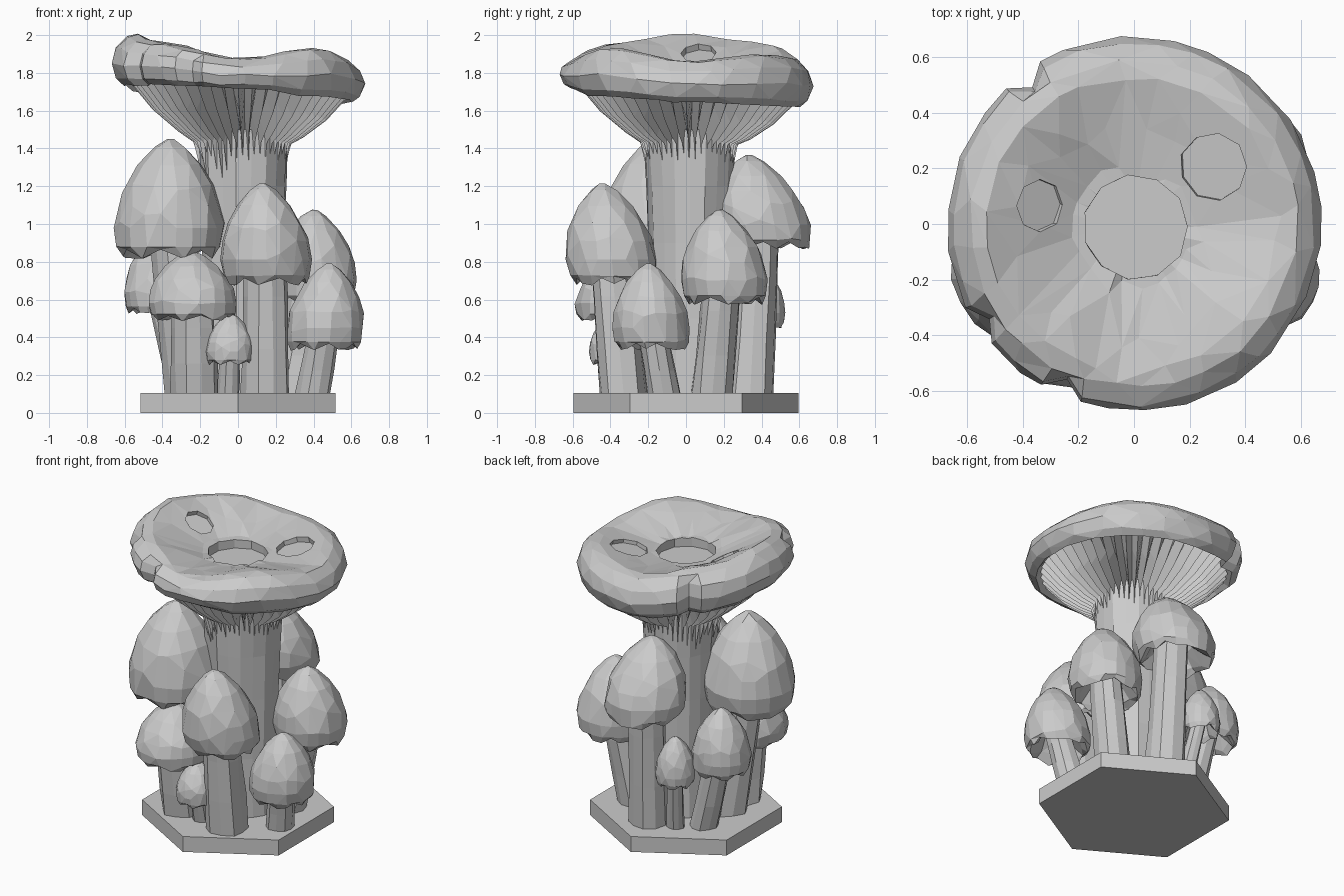
import bpy, bmesh, random
from math import sin, cos, pi, tau, radians, floor
from mathutils import Vector, Matrix

if "Cube" in bpy.data.objects:
    bpy.data.objects.remove(bpy.data.objects["Cube"])

random.seed(4)


def loft(name, rings, facet=1.0):
    """Closed mesh skinned through rings of equal point count; facet < 1 gives irregular facets."""
    bm = bmesh.new()
    vs = [[bm.verts.new(p) for p in ring] for ring in rings]
    n = len(vs[0])
    for a, b in zip(vs, vs[1:]):
        for i in range(n):
            bm.faces.new((a[i], a[(i + 1) % n], b[(i + 1) % n], b[i]))
    for ring in (vs[0], vs[-1]):
        c = Vector((0, 0, 0))
        for v in ring:
            c += v.co
        mid = bm.verts.new(c / n)
        for i in range(n):
            bm.faces.new((ring[i], ring[(i + 1) % n], mid))
    bmesh.ops.recalc_face_normals(bm, faces=bm.faces)
    me = bpy.data.meshes.new(name)
    bm.to_mesh(me)
    bm.free()
    ob = bpy.data.objects.new(name, me)
    bpy.context.collection.objects.link(ob)
    if facet < 1:
        ob.modifiers.new("facets", 'DECIMATE').ratio = facet
    return ob


def ring(c, r, n, jitter=0.0, ridge=0.0, turn=0.0):
    pts = []
    for i in range(n):
        a = tau * i / n + turn
        q = r * (1 + random.uniform(-jitter, jitter) + (ridge if i % 2 else 0))
        pts.append((c[0] + q * cos(a), c[1] + q * sin(a), c[2]))
    return pts


def around(table, a):
    """Smooth value at angle a from 8 values spaced 45 degrees apart."""
    u = (a / tau * 8) % 8
    k = floor(u)
    f = (1 - cos((u - k) * pi)) / 2
    return table[k % 8] * (1 - f) + table[(k + 1) % 8] * f


# hexagonal base
loft("base", [ring((0, 0, z), 0.595, 6, turn=pi / 2) for z in (0, 0.105)])

# large cap: wavy, dished disc with a few splits in the rim
TOP = [1.865, 1.895, 1.88, 1.96, 2.005, 1.955, 1.875, 1.935]
LOW = [1.64, 1.62, 1.61, 1.68, 1.73, 1.73, 1.715, 1.67]
N = 54
SPLITS = {19: 0.91, 32: 0.93, 37: 0.91}
# radius, blend anchor (under, rim = underside to top, dish), amount
PROFILE = [(0.30, 'under', 0), (0.55, 'rim', 0.3), (0.605, 'rim', 0.02),
           (0.645, 'rim', 0.15), (0.672, 'rim', 0.45), (0.65, 'rim', 0.75),
           (0.59, 'rim', 0.96), (0.53, 'rim', 1.0), (0.44, 'dish', 0.77),
           (0.34, 'dish', 0.46), (0.22, 'dish', 0.1), (0.1, 'dish', 0.0)]
rings = []
for r, kind, t in PROFILE:
    pts = []
    for i in range(N):
        a = tau * i / N
        lo, hi = around(LOW, a), around(TOP, a)
        z = {'under': 1.71, 'rim': lo + (hi - lo) * t,
             'dish': 1.815 + (hi - 1.815) * t}[kind]
        q = r * (1 + random.uniform(-0.008, 0.008))
        z += random.uniform(-0.006, 0.006)
        if kind == 'rim' and r > 0.6:
            q *= SPLITS.get(i, 1)
        pts.append((q * cos(a), q * sin(a), z))
    rings.append(pts)
large_cap = loft("large_cap", rings, 0.4)

# shallow pits in the top of the large cap
for name, c, r, n, tilt in (("centre_pit", (0.005, -0.01, 1.765), 0.187, 11, 0),
                            ("right_pit", (0.29, 0.21, 1.825), 0.122, 9, 11),
                            ("left_pit", (-0.35, 0.07, 1.88), 0.095, 8, 26)):
    cut = loft(name + "_cutter", [ring((0, 0, z), r, n, 0.03) for z in (0, 0.25)])
    axis = Vector((-c[1], c[0], 0)) if tilt else Vector((0, 0, 1))
    cut.matrix_world = Matrix.Translation(c) @ Matrix.Rotation(-radians(tilt), 4, axis)
    cut.hide_render = True
    cut.hide_set(True)
    mod = large_cap.modifiers.new(name, 'BOOLEAN')
    mod.operation = 'DIFFERENCE'
    mod.solver = 'EXACT'
    mod.object = cut

# gills: fluted flare running from stem to cap rim
BLADE = [(0.205, 1.25), (0.26, 1.43), (0.33, 1.475), (0.46, 1.58), (0.58, 1.72)]
VALLEY = [(0.19, 1.33), (0.215, 1.51), (0.29, 1.58), (0.42, 1.67), (0.55, 1.77)]
rings = []
G = 96
for k in range(5):
    pts = []
    for i in range(G):
        a = tau * i / G
        r, z = (BLADE, VALLEY)[i % 2][k]
        z += (around(LOW, a) - 1.69) * (k / 4) ** 1.5
        if k == 0:
            z += random.uniform(-0.1, 0.08)
        off = 0.03 * (1 - k / 4)
        pts.append((r * cos(a) + off, r * sin(a) + off * 0.7, z))
    rings.append(pts)
loft("gills", rings)

# large stem
loft("large_stem", [ring((0.03, 0.02, z), r, 18, 0.03, 0.04)
                    for z, r in ((0.1, 0.21), (0.5, 0.205), (0.9, 0.21),
                                 (1.2, 0.225), (1.5, 0.24))])


# small mushroom: leaning stem plus conical cap with ragged, tucked-in rim
CAP = [(0.40, 0.36), (0.45, 0.26), (0.70, 0.06), (0.86, 0.0), (0.955, 0.09),
       (1.0, 0.25), (0.95, 0.43), (0.82, 0.60), (0.60, 0.77), (0.30, 0.92), (0.07, 0.99)]


def small_mushroom(name, base, stem_r, rim, apex, r):
    b, lo, hi = Vector((*base, 0.1)), Vector(rim), Vector(apex)
    top = lo.lerp(hi, 0.4)
    stem = []
    for t in (0, 0.3, 0.65, 1):
        c = b.lerp(top, t)
        stem.append(ring(c, stem_r * (1.05 - 0.15 * t), 10, 0.06, 0.06))
    loft(name + "_stem", stem)
    n = 20
    notch = [i % 3 == 0 and random.random() < 0.75 for i in range(n)]
    turn = random.uniform(0, 1)
    rings = []
    for k, (q, t) in enumerate(CAP):
        pts = []
        for i in range(n):
            a = tau * i / n + turn
            rr, tt = q * r * (1 + random.uniform(-0.025, 0.025)), t
            if k in (2, 3):
                tt += 0.07 if notch[i] else random.uniform(-0.01, 0.02)
            c = lo.lerp(hi, tt)
            pts.append((c.x + rr * cos(a), c.y + rr * sin(a), c.z))
        rings.append(pts)
    loft(name + "_cap", rings, 0.55)


for spec in (
    ("left_tall", (-0.25, -0.08), 0.12, (-0.365, -0.16, 0.82), (-0.36, -0.16, 1.455), 0.29),
    ("back_tall", (0.04, 0.34), 0.115, (0.02, 0.43, 0.87), (0.02, 0.33, 1.37), 0.255),
    ("front_tall", (0.15, -0.33), 0.12, (0.155, -0.38, 0.675), (0.13, -0.44, 1.22), 0.24),
    ("right_back", (0.28, 0.14), 0.105, (0.40, 0.21, 0.575), (0.40, 0.18, 1.08), 0.23),
    ("right_front", (0.40, -0.12), 0.085, (0.455, -0.18, 0.335), (0.485, -0.2, 0.795), 0.205),
    ("left_front", (-0.23, -0.27), 0.12, (-0.235, -0.36, 0.49), (-0.25, -0.33, 0.86), 0.235),
    ("tiny_front", (-0.05, -0.31), 0.055, (-0.04, -0.385, 0.255), (-0.04, -0.38, 0.53), 0.132),
    ("left_back", (-0.27, 0.19), 0.085, (-0.42, 0.22, 0.525), (-0.42, 0.22, 0.955), 0.185),
    ("tiny_back", (-0.14, 0.31), 0.05, (-0.2, 0.4, 0.45), (-0.2, 0.4, 0.77), 0.125),
):
    small_mushroom(*spec)
